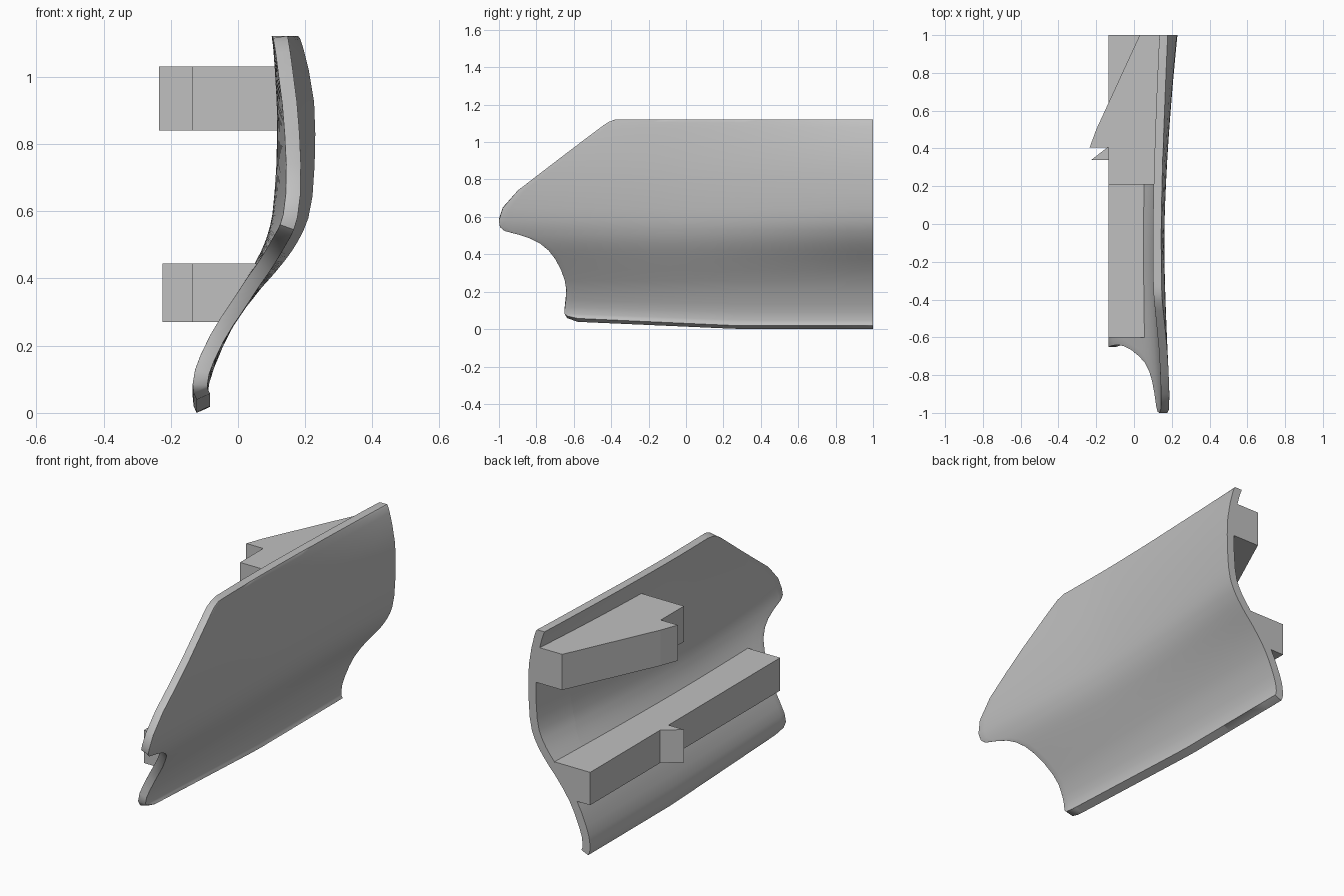
import bpy, bmesh
from mathutils import Vector

cube = bpy.data.objects.get("Cube")
if cube:
    bpy.data.objects.remove(cube, do_unlink=True)

grey = bpy.data.materials.new("plain_grey")
grey.use_nodes = True
grey.diffuse_color = (0.53, 0.53, 0.53, 1)
grey.node_tree.nodes["Principled BSDF"].inputs["Base Color"].default_value = grey.diffuse_color


def finish(name, bm):
    bmesh.ops.recalc_face_normals(bm, faces=bm.faces)
    mesh = bpy.data.meshes.new(name)
    bm.to_mesh(mesh)
    bm.free()
    mesh.materials.append(grey)
    obj = bpy.data.objects.new(name, mesh)
    bpy.context.collection.objects.link(obj)
    return obj


def prism(name, outline, sweep):
    """Extrude a closed outline along the sweep vector."""
    bm = bmesh.new()
    face = bm.faces.new([bm.verts.new(p) for p in outline])
    ext = bmesh.ops.extrude_face_region(bm, geom=[face])
    moved = [v for v in ext["geom"] if isinstance(v, bmesh.types.BMVert)]
    bmesh.ops.translate(bm, verts=moved, vec=sweep)
    return finish(name, bm)


# Curved panel: height, front limit in y, inner face x
ROWS = [(0, -.58, -.123), (.02, -.635, -.132), (.05, -.65, -.135), (.1, -.648, -.128),
        (.15, -.643, -.112), (.22, -.64, -.083), (.28, -.648, -.052), (.34, -.668, -.014),
        (.4, -.70, .022), (.445, -.735, .05), (.48, -.78, .068), (.505, -.83, .079),
        (.525, -.89, .086), (.545, -.97, .092), (.56, -.995, .096), (.59, -1, .102),
        (.65, -.98, .108), (.74, -.9, .114), (.83, -.78, .116), (.92, -.66, .115),
        (1.01, -.54, .110), (1.07, -.46, .106), (1.1, -.415, .103), (1.115, -.375, .101),
        (1.122, -.33, .1)]
THICK = 0.044
COLS = 20


def flare(y, z):
    """Outward sweep of the upper panel towards both ends."""
    s = .07 * ((y + .1) / 1.1) ** 1.6 if y > -.1 else .035 * ((-.1 - y) / .9) ** 1.5
    t = min(max((z - .3) / .35, 0), 1)
    w = t * t * (3 - 2 * t)
    return s * w * (1 - .5 * (max(0, z - .85) / .27) ** 2)


def inner_point(i, j):
    z, front, x = ROWS[i]
    y = front + (1 - front) * (j / COLS) ** 1.3
    lift = .042 * max(0, (.3 - y) / .95) * max(0, 1 - z / .3)
    return Vector((x + flare(y, z), y, z + lift))


bm = bmesh.new()
inner, outer = [], []
last = len(ROWS) - 1
for i in range(last + 1):
    row_in, row_out = [], []
    for j in range(COLS + 1):
        p = inner_point(i, j)
        d = inner_point(min(i + 1, last), j) - inner_point(max(i - 1, 0), j)
        n = Vector((d.z, 0, -d.x)).normalized()
        q = p + n * THICK
        q.z = min(max(q.z, 0), 1.122)
        row_in.append(bm.verts.new(p))
        row_out.append(bm.verts.new(q))
    inner.append(row_in)
    outer.append(row_out)

for i in range(last):
    for j in range(COLS):
        for g in (inner, outer):
            bm.faces.new((g[i][j], g[i + 1][j], g[i + 1][j + 1], g[i][j + 1]))

# Rim joining the two skins
rim = [(i, 0) for i in range(last)] + [(last, j) for j in range(COLS)]
rim += [(i, COLS) for i in range(last, 0, -1)] + [(0, j) for j in range(COLS, 0, -1)]
rounded = []
for a, b in zip(rim, rim[1:] + rim[:1]):
    va, vb = inner[a[0]][a[1]], inner[b[0]][b[1]]
    wa, wb = outer[a[0]][a[1]], outer[b[0]][b[1]]
    bm.faces.new((va, vb, wb, wa))
    if a[1] < COLS or b[1] < COLS:
        rounded += [bm.edges.get((va, vb)), bm.edges.get((wa, wb))]
bmesh.ops.bevel(bm, geom=rounded, offset=.014, segments=3, profile=.5,
                affect="EDGES", clamp_overlap=True)
panel = finish("curved_panel", bm)
bpy.ops.object.select_all(action="DESELECT")
panel.select_set(True)
bpy.context.view_layer.objects.active = panel
bpy.ops.object.shade_smooth_by_angle(angle=.7)

# Upper bracket with hooked tip
plan = [(.13, .21), (-.135, .21), (-.135, .405), (-.235, .405), (-.2, .5), (.03, 1), (.205, 1)]
prism("upper_bracket", [(x, y, .84) for x, y in plan], (0, 0, .19))

# Lower rail along the inner face
section = [(-.135, .27), (-.035, .27), (.075, .445), (-.135, .445)]
prism("lower_rail", [(x, -.6, z) for x, z in section], (0, 1.6, 0))

# Small wedge catch on the rail
wedge = [(-.13, .34), (-.225, .34), (-.135, .41), (-.13, .41)]
prism("rail_catch", [(x, y, .27) for x, y in wedge], (0, 0, .175))
